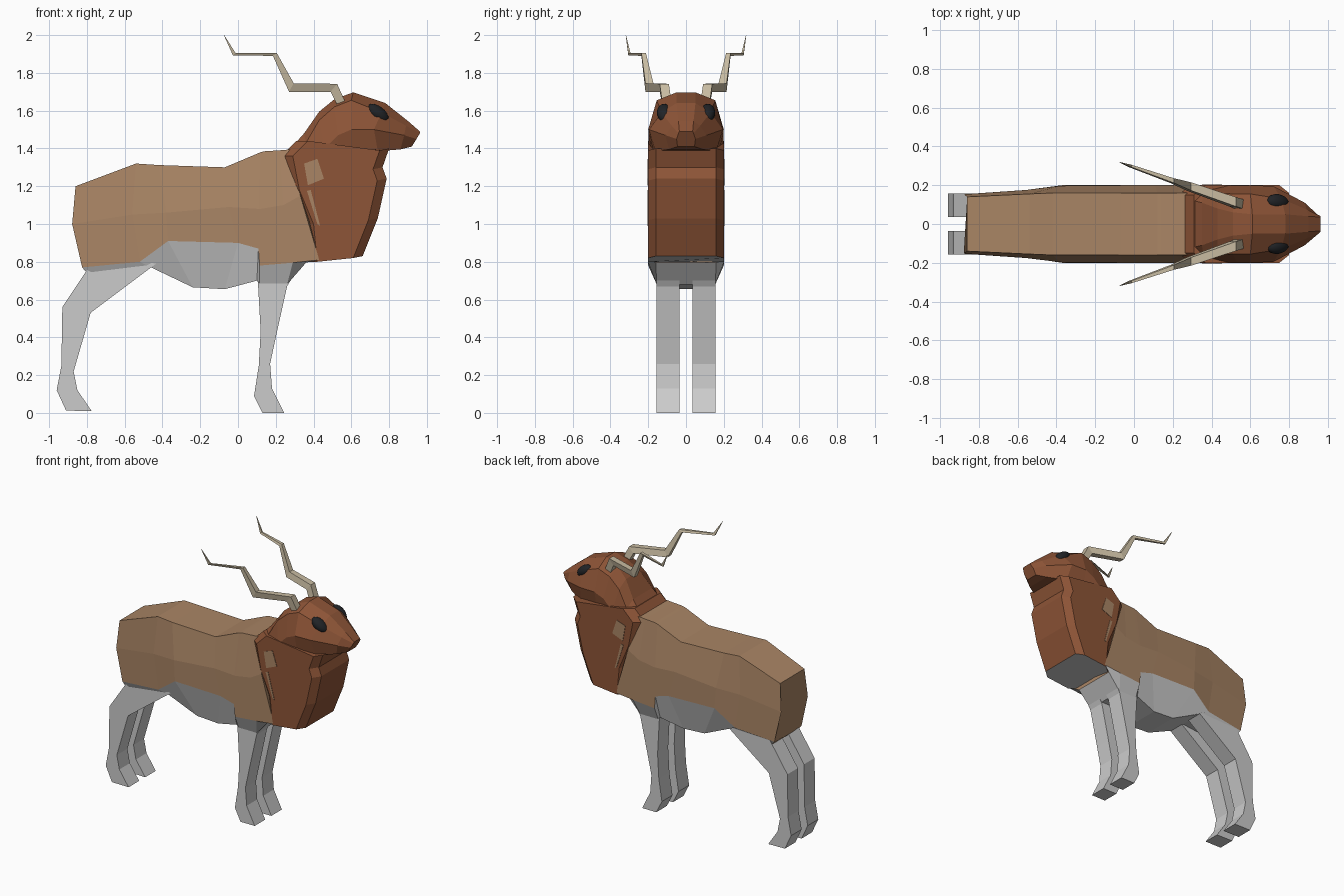
import bpy, bmesh
from mathutils import Vector


def material(name, rgb):
    m = bpy.data.materials.new(name)
    m.diffuse_color = (*rgb, 1)
    return m


COAT = material("coat", (0.40, 0.235, 0.13))
MANE = material("mane", (0.27, 0.09, 0.038))
HORN = material("horn", (0.58, 0.50, 0.36))
BLACK = material("eye_black", (0.015, 0.017, 0.02))
GREY = material("pale_grey", (0.8, 0.8, 0.8))


def loft(name, rings, mats, grey_spans=(), grey_start=False):
    """Skin closed rings of equal length and cap both ends."""
    bm = bmesh.new()
    rows = [[bm.verts.new(p) for p in r] for r in rings]
    n = len(rows[0])
    for a, b in zip(rows, rows[1:]):
        for j in range(n):
            k = (j + 1) % n
            f = bm.faces.new((a[j], a[k], b[k], b[j]))
            f.material_index = 1 if j in grey_spans else 0
    start = bm.faces.new(rows[0][::-1])
    start.material_index = 1 if grey_start else 0
    bm.faces.new(rows[-1])
    bmesh.ops.recalc_face_normals(bm, faces=bm.faces)
    me = bpy.data.meshes.new(name)
    bm.to_mesh(me)
    bm.free()
    ob = bpy.data.objects.new(name, me)
    bpy.context.collection.objects.link(ob)
    for m in mats:
        me.materials.append(m)
    return ob


def mirrored(half):
    """Half a cross-section (y > 0) turned into a full ring."""
    return half + [(x, -y, z) for x, y, z in reversed(half)]


def slab(name, profile, y0, y1, mat=None):
    """Side profile extruded between two y positions."""
    return loft(name, [[(x, y, z) for x, z in profile] for y in (y0, y1)],
                [mat] if mat else [])


# torso: stations from rump to shoulder, rows back / flank / belly edge / belly
torso = [
    [(-.86, .14, 1.20), (-.878, .153, 1.0), (-.825, .157, .77), (-.80, .155, .74)],
    [(-.54, .155, 1.32), (-.56, .175, 1.05), (-.52, .178, .80), (-.47, .15, .775)],
    [(-.42, .16, 1.312), (-.38, .197, 1.06), (-.37, .20, .91), (-.24, .13, .665)],
    [(-.07, .16, 1.30), (-.05, .20, 1.09), (0, .20, .90), (-.07, .13, .655)],
    [(.12, .16, 1.38), (.11, .20, 1.08), (.108, .20, .87), (.10, .155, .70)],
    [(.14, .16, 1.385), (.12, .20, 1.08), (.115, .20, .78), (.115, .155, .68)],
    [(.22, .16, 1.39), (.24, .20, 1.1), (.29, .20, .795), (.26, .155, .68)],
    [(.28, .16, 1.395), (.33, .20, 1.15), (.43, .20, .81), (.36, .16, .795)],
]
loft("torso", [mirrored(s) for s in torso], [COAT, GREY], grey_spans=(2, 3, 4))

# neck and chest: rings stacked upward (back x, back z, front x, front z)
neck = []
for xb, zb, xf, zf in [(.42, .80, .66, .83), (.40, 1.0, .74, 1.03),
                       (.325, 1.18, .787, 1.24), (.29, 1.36, .765, 1.30),
                       (.37, 1.44, .80, 1.40)]:
    neck.append(mirrored([(xb - .06, .15, zb), (xb, .20, zb),
                          (xf - .05, .20, zf - .01), (xf, .16, zf)]))
loft("neck", neck, [MANE, GREY], grey_start=True)

# head: stations from nape to muzzle
head = [
    [(.27, .13, 1.39), (.28, .16, 1.36), (.30, .19, 1.2), (.30, .17, 1.15)],
    [(.35, .11, 1.48), (.36, .17, 1.43), (.38, .198, 1.3), (.38, .17, 1.2)],
    [(.43, .08, 1.595), (.43, .16, 1.55), (.46, .198, 1.4), (.46, .17, 1.25)],
    [(.51, .06, 1.66), (.51, .155, 1.62), (.53, .198, 1.47), (.53, .17, 1.28)],
    [(.61, .05, 1.697), (.60, .155, 1.655), (.60, .20, 1.5), (.60, .16, 1.3)],
    [(.78, .05, 1.64), (.76, .13, 1.59), (.72, .195, 1.5), (.74, .16, 1.385)],
    [(.90, .04, 1.545), (.89, .075, 1.52), (.88, .11, 1.47), (.86, .09, 1.395)],
    [(.963, .035, 1.49), (.963, .04, 1.48), (.945, .05, 1.45), (.92, .045, 1.41)],
]
loft("head", [mirrored(s) for s in head], [MANE])

front_leg = [(.13, .80), (.105, .70), (.12, .43), (.11, .25), (.085, .09), (.13, 0),
             (.245, 0), (.18, .13), (.17, .26), (.20, .40), (.26, .67), (.33, .79)]
hind_leg = [(-.79, .77), (-.93, .56), (-.935, .25), (-.96, .12), (-.91, .012),
            (-.775, .01), (-.85, .12), (-.87, .22), (-.78, .53), (-.42, .80),
            (-.55, .82)]
# antler: lower and upper edge of the side outline, then half width
antler = [(.53, 1.62, .575, 1.63, .025), (.49, 1.70, .525, 1.742, .024),
          (.27, 1.70, .295, 1.745, .021), (.185, 1.89, .205, 1.906, .012),
          (-.027, 1.893, -.013, 1.905, .006), (-.075, 2.0, -.073, 2.0, .001)]
patches = [[(.35, 1.32), (.42, 1.345), (.455, 1.24), (.37, 1.205)],
           [(.365, 1.175), (.385, 1.18), (.435, .99), (.42, 1.0)]]

for side, s in (("left", 1), ("right", -1)):
    slab(f"front_leg_{side}", front_leg, s * .035, s * .157)
    slab(f"hind_leg_{side}", hind_leg, s * .035, s * .157)
    for i, p in enumerate(patches):
        slab(f"coat_patch_{side}_{i + 1}", p, s * .19, s * .203, COAT)

    # antlers sweep outward as they run back
    rings = []
    for xa, za, xb, zb, w in antler:
        y = .10 + (.55 - (xa + xb) / 2) * .35
        rings.append([(xa, s * (y - w), za), (xa, s * (y + w), za),
                      (xb, s * (y + w), zb), (xb, s * (y - w), zb)])
    loft(f"antler_{side}", rings, [HORN])

    # eyes
    bpy.ops.mesh.primitive_uv_sphere_add(segments=16, ring_count=10, radius=1,
                                         location=(.74, s * .112, 1.585))
    eye = bpy.context.object
    eye.name = f"eye_{side}"
    eye.scale = (.068, .042, .038)
    eye.rotation_euler = (0, .65, -s * .15)
    eye.data.materials.append(BLACK)
    bpy.ops.object.shade_smooth()
